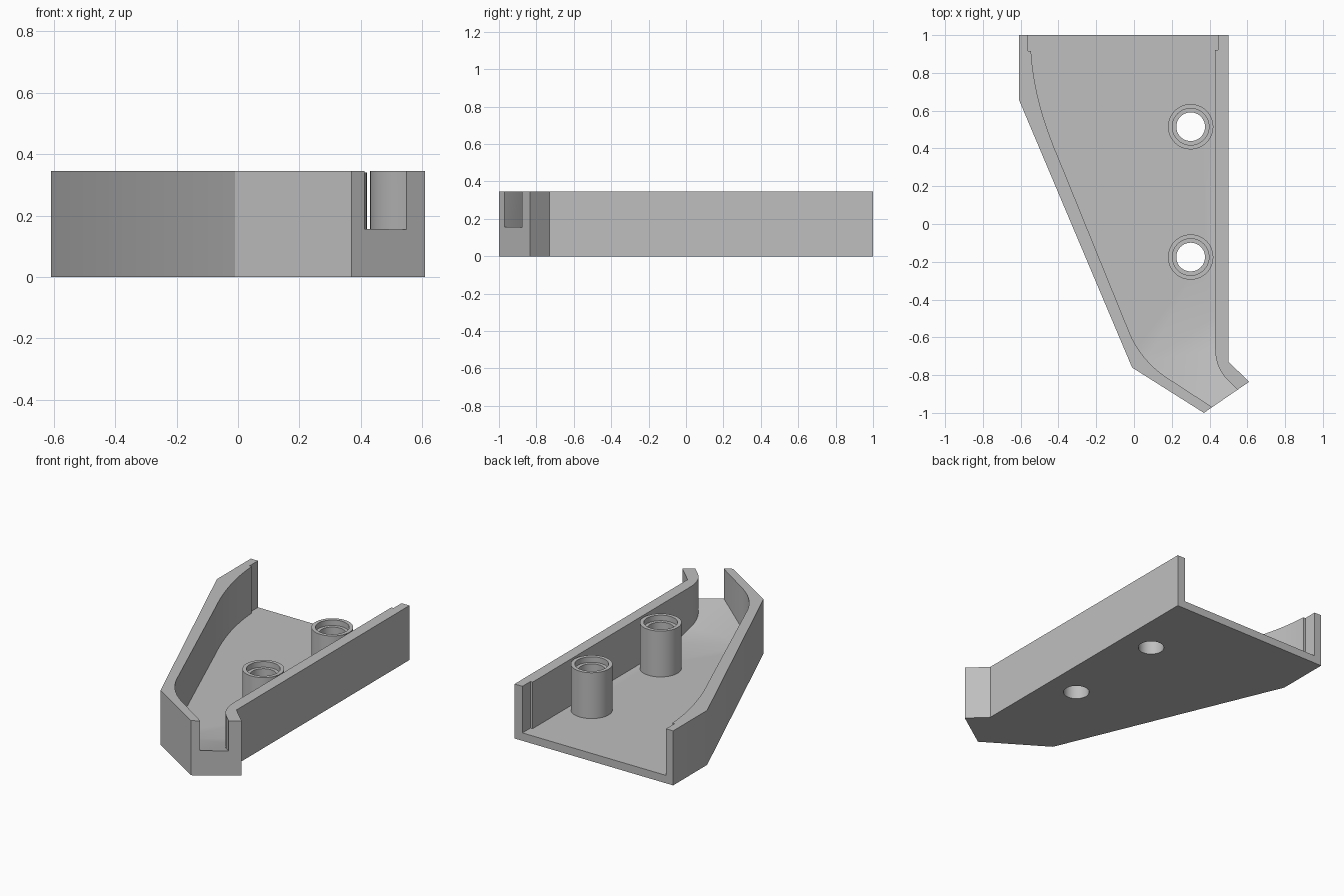
import bpy, bmesh, math
from mathutils import Vector

cube = bpy.data.objects.get("Cube")
if cube:
    bpy.data.objects.remove(cube, do_unlink=True)

HEIGHT, FLOOR = 0.345, 0.05
BOSS_TOP, BOSS_R, BORE_R, HOLE_R = 0.34, 0.12, 0.097, 0.076
BOSSES = [(0.3, 0.515), (0.3, -0.175)]
SEGMENTS = 48

grey = bpy.data.materials.new("plain grey")
grey.use_nodes = True
grey.diffuse_color = (0.52, 0.52, 0.52, 1)
grey.node_tree.nodes["Principled BSDF"].inputs["Base Color"].default_value = grey.diffuse_color


def finish(bm, name):
    bmesh.ops.recalc_face_normals(bm, faces=bm.faces)
    mesh = bpy.data.meshes.new(name)
    bm.to_mesh(mesh)
    bm.free()
    obj = bpy.data.objects.new(name, mesh)
    bpy.context.collection.objects.link(obj)
    mesh.materials.append(grey)
    return obj


def prism(points, bottom, top):
    bm = bmesh.new()
    face = bm.faces.new([bm.verts.new((x, y, bottom)) for x, y in points])
    grown = bmesh.ops.extrude_face_region(bm, geom=[face])["geom"]
    verts = [v for v in grown if isinstance(v, bmesh.types.BMVert)]
    bmesh.ops.translate(bm, verts=verts, vec=(0, 0, top - bottom))
    return bm


def bend(a, b, c, steps=12):
    """Rounded corner from a to c, pulled toward b."""
    a, b, c = Vector(a), Vector(b), Vector(c)
    ts = [i / steps for i in range(steps + 1)]
    return [tuple(a * (1 - t) ** 2 + b * 2 * t * (1 - t) + c * t * t) for t in ts]


def circle(cx, cy, r):
    angles = [2 * math.pi * i / SEGMENTS for i in range(SEGMENTS)]
    return [(cx + r * math.cos(a), cy + r * math.sin(a)) for a in angles]


def select(obj):
    bpy.ops.object.select_all(action='DESELECT')
    obj.select_set(True)
    bpy.context.view_layer.objects.active = obj


def cut(target, cutter):
    cutter.hide_render = True
    mod = target.modifiers.new("cut", 'BOOLEAN')
    mod.operation, mod.solver, mod.object = 'DIFFERENCE', 'EXACT', cutter
    select(target)
    bpy.ops.object.modifier_apply(modifier=mod.name)
    bpy.data.objects.remove(cutter, do_unlink=True)


def smooth(obj):
    select(obj)
    bpy.ops.object.shade_smooth_by_angle(angle=math.radians(25))


# Outer block of the tray
outline = [(-0.61, 1), (-0.61, 0.66), (-0.01, -0.76), (0.37, -1),
           (0.61, -0.835), (0.5, -0.73), (0.5, 1)]
tray = finish(prism(outline, 0, HEIGHT), "tray_body")

# Pocket, open at the back and at the narrow tip, with stepped rear ends
pocket = [(-0.56, 1.1), (-0.56, 0.915)]
pocket += bend((-0.545, 0.915), (-0.53, 0.65), (-0.4, 0.35))
pocket += bend((-0.02, -0.585), (0.045, -0.73), (0.18, -0.817))
pocket += [(0.41, -0.967), (0.48, -1.07), (0.62, -0.98), (0.548, -0.877)]
pocket += bend((0.51, -0.84), (0.43, -0.77), (0.43, -0.66))
pocket += [(0.43, 0.92), (0.445, 0.92), (0.445, 1.1)]
bm = prism(pocket, FLOOR, 0.5)

# Ramp rising toward the tip
slope = 0.27
bisected = bmesh.ops.bisect_plane(
    bm, geom=bm.verts[:] + bm.edges[:] + bm.faces[:],
    plane_co=(0.43, -0.49, FLOOR),
    plane_no=Vector((-0.55 * slope, 0.836 * slope, 1)).normalized(),
    clear_inner=True)
rim = [e for e in bm.edges if e.is_boundary]
bmesh.ops.holes_fill(bm, edges=rim, sides=0)
cut(tray, finish(bm, "pocket_cutter"))

# Screw holes through the floor
for x, y in BOSSES:
    cut(tray, finish(prism(circle(x, y, HOLE_R), -0.1, 0.2), "hole_cutter"))
smooth(tray)

# Hollow screw posts with a shallow counterbore
profile = [(BOSS_R, FLOOR), (BOSS_R, BOSS_TOP), (BORE_R, BOSS_TOP),
           (BORE_R, BOSS_TOP - 0.035), (HOLE_R, BOSS_TOP - 0.035), (HOLE_R, FLOOR)]
for label, (x, y) in zip(("rear", "front"), BOSSES):
    bm = bmesh.new()
    rings = [[bm.verts.new((px, py, z)) for px, py in circle(x, y, r)] for r, z in profile]
    for low, high in zip(rings, rings[1:] + rings[:1]):
        for i in range(SEGMENTS):
            j = (i + 1) % SEGMENTS
            bm.faces.new((low[i], low[j], high[j], high[i]))
    smooth(finish(bm, label + "_screw_post"))
